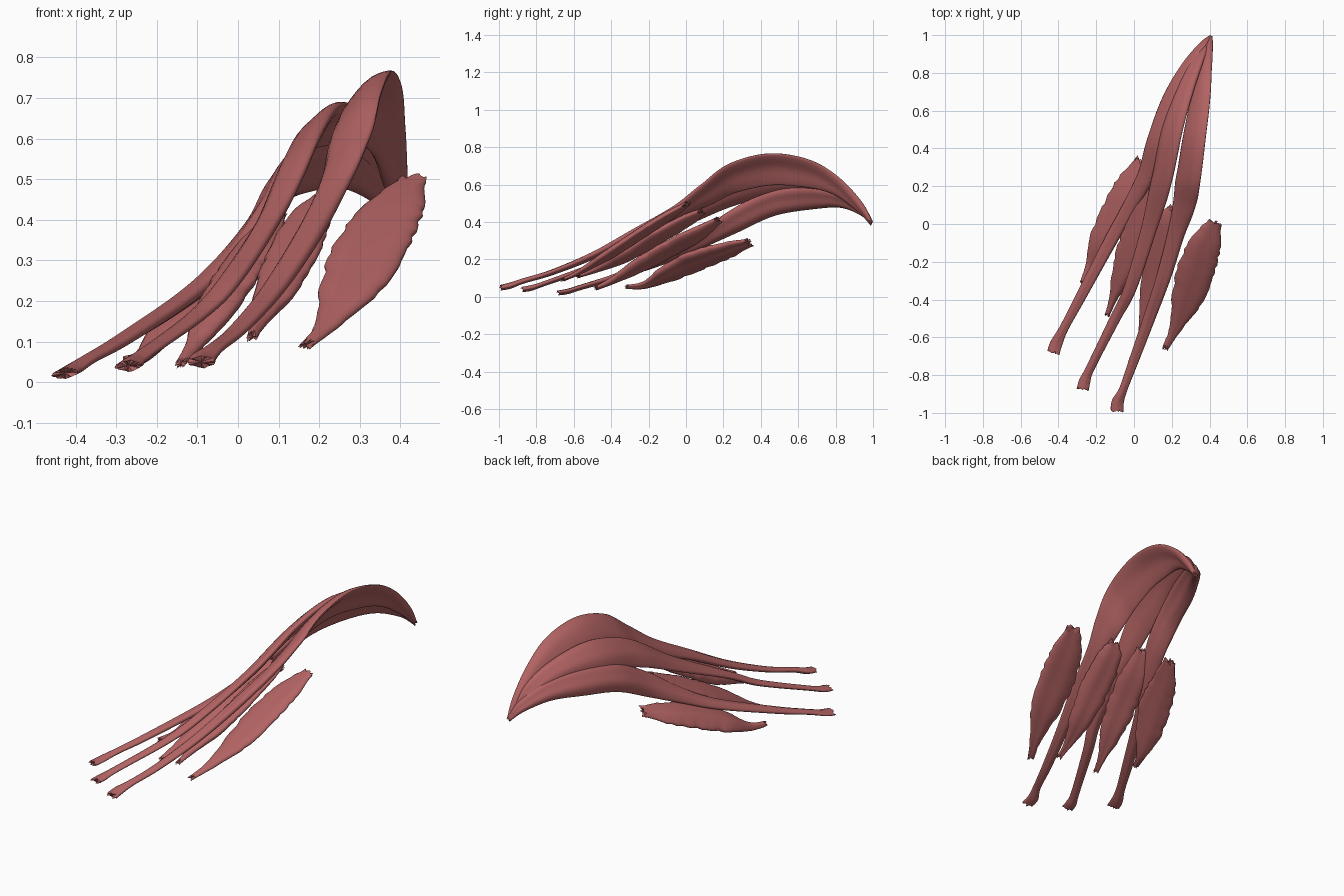
import bpy, bmesh, math, random
from mathutils import Vector

random.seed(4)
red = bpy.data.materials.new("muscle_red")
red.diffuse_color = (0.45, 0.125, 0.125, 1)


def spline(rows, steps):
    """Catmull-Rom through rows of numbers."""
    out = []
    n = len(rows)
    for i in range(n - 1):
        p = [rows[max(0, min(n - 1, i + k))] for k in (-1, 0, 1, 2)]
        for s in range(steps):
            t = s / steps
            out.append([0.5 * (2 * b + (c - a) * t + (2 * a - 5 * b + 4 * c - d) * t * t
                               + (3 * b - a - 3 * c + d) * t ** 3) for a, b, c, d in zip(*p)])
    out.append(list(rows[-1]))
    return out


def strand(name, rows, steps=8, sides=28, ragged=0.0, end_rag=0.012, rag_ends=(True, True)):
    """Loft flat oval sections; row = x, y, z, half width, half thickness, tilt degrees, cup."""
    pts = spline(rows, steps)
    pos = [Vector(p[:3]) for p in pts]
    bm = bmesh.new()
    rings = []
    phase = random.uniform(0, 6)
    for i, p in enumerate(pts):
        tan = (pos[min(i + 1, len(pts) - 1)] - pos[max(i - 1, 0)]).normalized()
        a = math.radians(p[5])
        side = Vector((math.cos(a), 0, math.sin(a)))
        side = (side - tan * side.dot(tan)).normalized()
        up = side.cross(tan).normalized()
        if up.dot(Vector((-math.sin(a), 0, math.cos(a)))) < 0:
            up = -up
        rag = [1 + random.uniform(-ragged, ragged) for _ in range(2)]
        ring = []
        for k in range(sides):
            ang = 2 * math.pi * k / sides
            u, v = math.cos(ang), math.sin(ang)
            # shallow fibre grooves along the length
            groove = 1 + 0.10 * math.sin(5 * u + phase + i * 0.04)
            co = pos[i] + side * (u * p[3] * rag[u > 0]) + up * (v * p[4] * groove - p[6] * u * u)
            if (i == 0 and rag_ends[0]) or (i == len(pts) - 1 and rag_ends[1]):
                co += tan * random.uniform(-end_rag, end_rag)
            ring.append(bm.verts.new(co))
        rings.append(ring)
    for r, q in zip(rings, rings[1:]):
        for k in range(sides):
            j = (k + 1) % sides
            bm.faces.new((r[k], r[j], q[j], q[k]))
    for ring in (rings[0], rings[-1]):
        c = bm.verts.new(sum((v.co for v in ring), Vector()) / sides)
        for k in range(sides):
            bm.faces.new((ring[k], ring[(k + 1) % sides], c))
    bmesh.ops.recalc_face_normals(bm, faces=bm.faces)
    me = bpy.data.meshes.new(name)
    bm.to_mesh(me)
    bm.free()
    me.materials.append(red)
    ob = bpy.data.objects.new(name, me)
    bpy.context.collection.objects.link(ob)
    bpy.context.view_layer.objects.active = ob
    ob.select_set(True)
    bpy.ops.object.shade_smooth_by_angle(angle=math.radians(50))
    ob.select_set(False)


# long muscles: tendon at the front, arched belly at the back, shared origin
strand("long_muscle_inner", [
    (-.09, -.985, .05, .034, .014, 0, 0), (-.085, -.94, .06, .032, .015, 0, 0),
    (-.055, -.87, .085, .022, .013, 0, 0), (.0, -.72, .13, .026, .014, 8, 0),
    (.08, -.5, .22, .032, .018, 15, 0), (.16, -.27, .34, .04, .022, 25, 0),
    (.22, -.05, .455, .052, .022, 40, .005), (.255, .1, .55, .078, .021, 50, .012),
    (.275, .25, .645, .098, .02, 54, .02), (.30, .45, .695, .102, .02, 56, .025),
    (.335, .65, .67, .09, .02, 58, .02), (.365, .8, .60, .06, .02, 60, .01),
    (.39, .92, .49, .035, .018, 60, 0), (.405, .985, .405, .012, .01, 60, 0)])
strand("long_muscle_middle", [
    (-.27, -.87, .04, .032, .013, 5, 0), (-.26, -.83, .047, .03, .014, 5, 0),
    (-.23, -.76, .07, .023, .012, 5, 0), (-.1, -.5, .165, .028, .015, 12, 0),
    (-.02, -.34, .25, .034, .018, 20, 0), (.08, -.02, .405, .048, .02, 40, 0),
    (.145, .25, .555, .078, .022, 52, .008), (.195, .5, .625, .085, .024, 52, .01),
    (.27, .72, .61, .065, .024, 52, .008), (.34, .87, .54, .042, .02, 52, 0),
    (.40, .97, .42, .014, .01, 52, 0)])
strand("long_muscle_outer", [
    (-.425, -.675, .022, .034, .012, 10, 0), (-.41, -.63, .03, .032, .013, 10, 0),
    (-.37, -.55, .055, .024, .013, 10, 0), (-.29, -.4, .10, .028, .016, 15, 0),
    (-.13, -.1, .205, .036, .02, 28, 0), (-.03, .08, .295, .045, .023, 45, 0),
    (.055, .25, .40, .066, .027, 60, .004), (.115, .45, .50, .074, .032, 62, .006),
    (.19, .65, .535, .074, .032, 58, .006), (.28, .82, .525, .055, .028, 55, 0),
    (.36, .94, .46, .03, .018, 50, 0), (.405, .99, .395, .012, .01, 50, 0)])


# short leaf-shaped muscles between the tendons
def leaf(name, path, width, thick, tilt):
    w = (.18, .32, .82, 1.0, .88, .4)
    t = (.35, .6, 1.0, 1.0, .9, .5)
    rows = [(*p, width * a, thick * b, tilt, .004) for p, a, b in zip(path, w, t)]
    strand(name, rows, steps=7, ragged=.07, end_rag=.022)


leaf("short_muscle_1", [(.17, -.65, .095), (.215, -.56, .14), (.275, -.41, .23),
                        (.325, -.25, .335), (.375, -.11, .425), (.425, 0, .495)], .096, .024, 12)
leaf("short_muscle_2", [(.035, -.57, .115), (.05, -.48, .15), (.09, -.33, .22),
                        (.135, -.16, .32), (.175, 0, .41), (.205, .08, .455)], .075, .028, 25)
leaf("short_muscle_3", [(-.14, -.475, .05), (-.11, -.39, .09), (-.06, -.25, .17),
                        (-.01, -.1, .255), (.045, .06, .34), (.09, .17, .41)], .076, .028, 30)
leaf("short_muscle_4", [(-.275, -.31, .055), (-.235, -.22, .065), (-.18, -.1, .125),
                        (-.115, .03, .185), (-.05, .18, .24), (.03, .33, .29)], .085, .028, 35)
